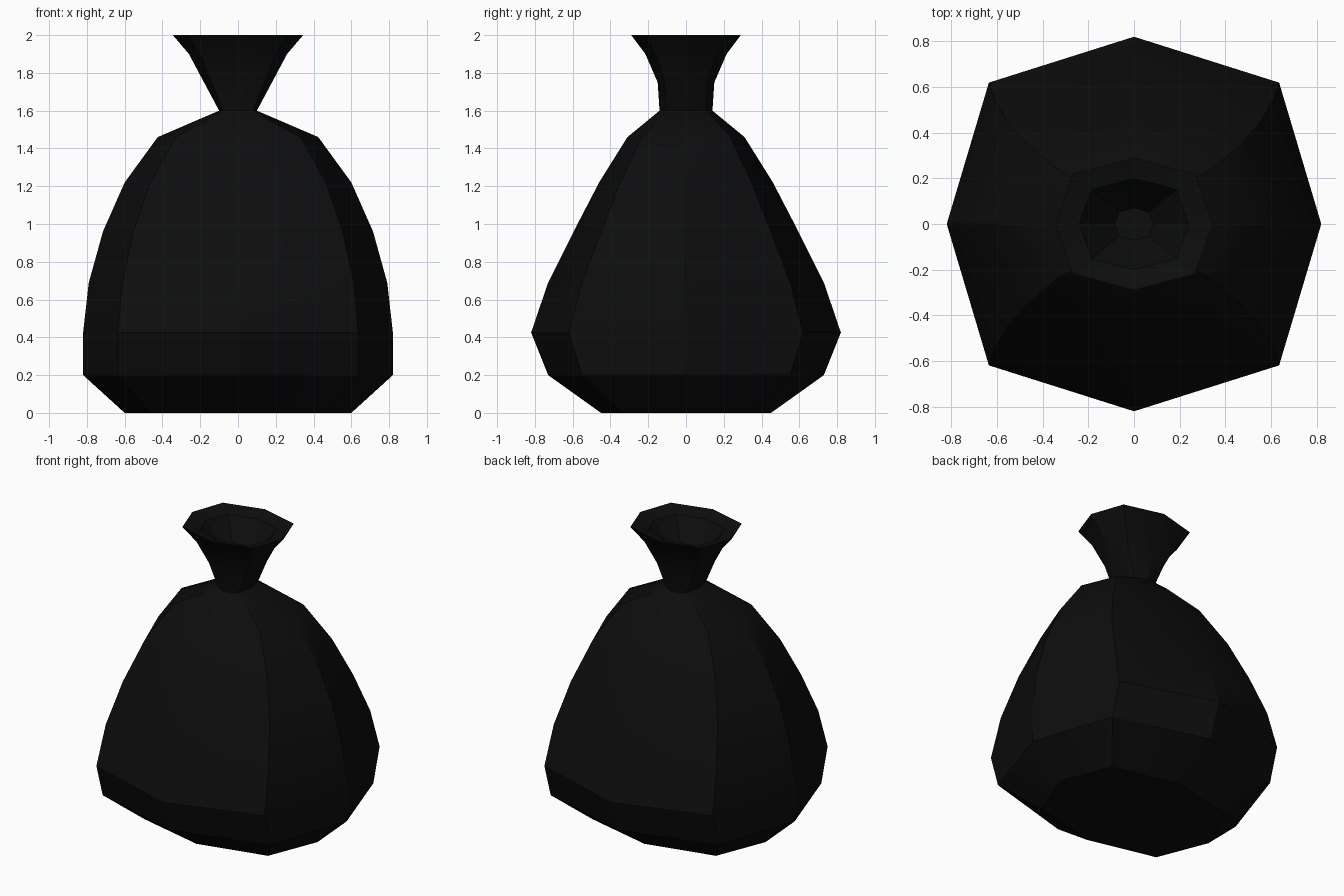
import bpy, bmesh, math

if "Cube" in bpy.data.objects:
    bpy.data.objects.remove(bpy.data.objects["Cube"])

black = bpy.data.materials.new("black plastic")
black.diffuse_color = (0.004, 0.004, 0.004, 1)
black.use_nodes = True
black.node_tree.nodes["Principled BSDF"].inputs["Base Color"].default_value = black.diffuse_color

# Rings from base to rim, then down into the mouth: z, half width x, half depth y
RINGS = [
    (0.0, 0.60, 0.45), (0.20, 0.82, 0.73), (0.425, 0.82, 0.82),
    (0.69, 0.79, 0.73), (0.96, 0.715, 0.595), (1.22, 0.60, 0.46),
    (1.46, 0.425, 0.31), (1.60, 0.10, 0.14), (1.75, 0.18, 0.15),
    (1.90, 0.26, 0.215), (2.0, 0.345, 0.29),
    (1.97, 0.24, 0.20), (1.78, 0.085, 0.07),
]


def ring(bm, z, rx, ry):
    """Squarish eight-sided ring with points on the axes and the diagonals."""
    verts = []
    for i in range(8):
        c, s = round(math.cos(i * math.pi / 4), 4), round(math.sin(i * math.pi / 4), 4)
        if i % 2:
            c, s = math.copysign(0.775, c), math.copysign(0.755, s)
        verts.append(bm.verts.new((rx * c, ry * s, z)))
    return verts


# Tied bag: one continuous skin with closed base and mouth
bm = bmesh.new()
loops = [ring(bm, *r) for r in RINGS]
for a, b in zip(loops, loops[1:]):
    for i in range(8):
        j = (i + 1) % 8
        bm.faces.new((a[i], a[j], b[j], b[i]))
bm.faces.new(loops[0][::-1])
bm.faces.new(loops[-1])
bmesh.ops.recalc_face_normals(bm, faces=bm.faces)
mesh = bpy.data.meshes.new("tied_bag")
bm.to_mesh(mesh)
bm.free()
mesh.materials.append(black)
bag = bpy.data.objects.new("tied_bag", mesh)
bpy.context.collection.objects.link(bag)

# Smooth across gentle bends, crisp along the folds
bpy.context.view_layer.objects.active = bag
bag.select_set(True)
bpy.ops.object.shade_smooth_by_angle(angle=math.radians(30))
